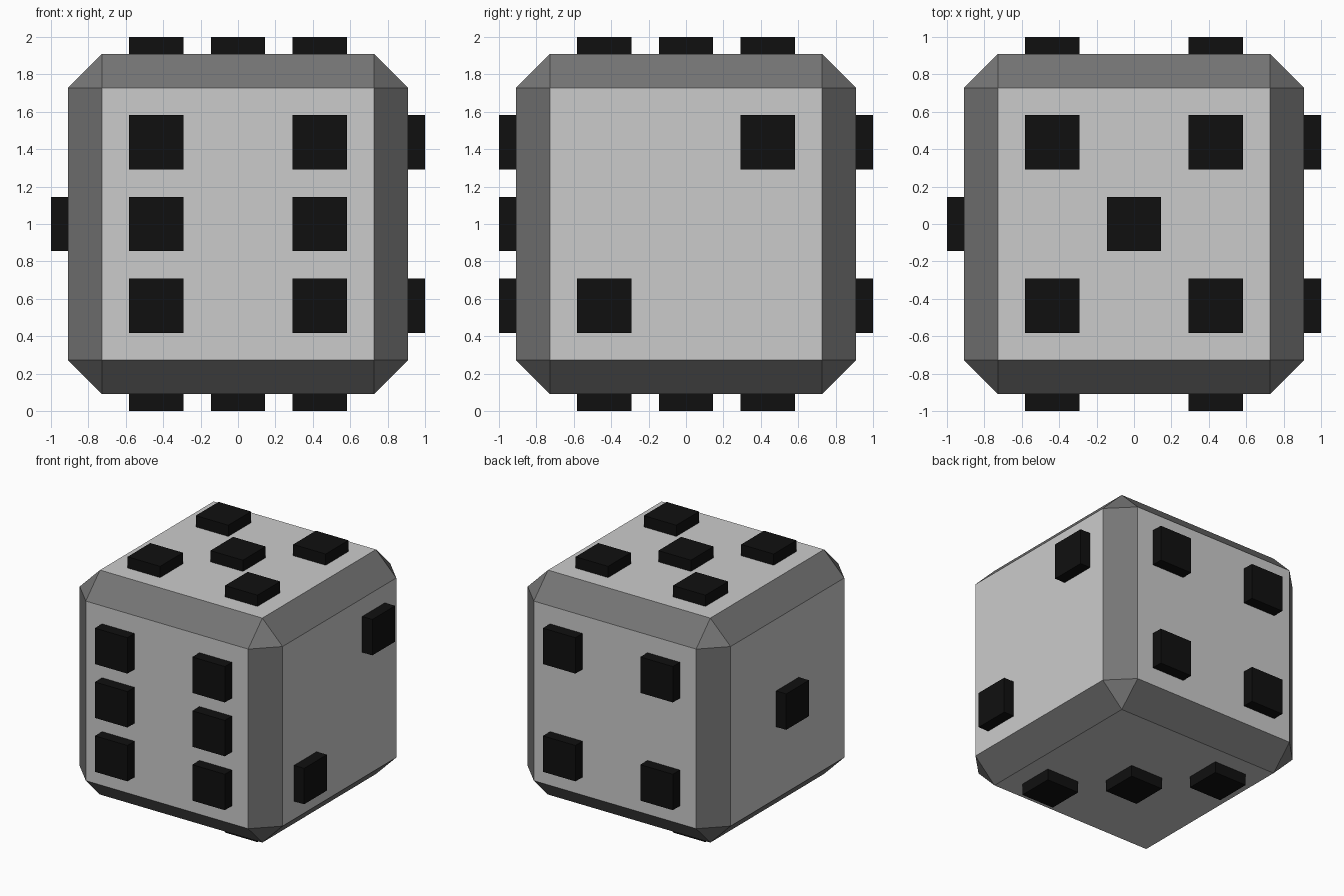
import bpy
from mathutils import Matrix, Vector

if "Cube" in bpy.data.objects:
    bpy.data.objects.remove(bpy.data.objects["Cube"])

HALF = 1 / 1.1        # half width of the body
BEVEL = 0.2 / 1.1     # edge chamfer
STEP = 0.48 / 1.1     # pip spacing
PIP = 0.32 / 1.1      # pip width
SINK = 0.01           # how far pips sit into the body
CENTRE = Vector((0, 0, 1))


def material(name, v):
    m = bpy.data.materials.new(name)
    m.diffuse_color = (v, v, v, 1)
    m.use_nodes = True
    m.node_tree.nodes["Principled BSDF"].inputs["Base Color"].default_value = m.diffuse_color
    return m


black = material("pip_black", 0.005)
dark = material("edge_dark_grey", 0.18)
light = material("face_grey", 0.8)

# Body: chamfered cube with darker edges
bpy.ops.mesh.primitive_cube_add(size=2 * HALF, location=CENTRE)
body = bpy.context.object
body.name = "die_body"
body.data.materials.append(light)
body.data.materials.append(dark)
bev = body.modifiers.new("chamfer", 'BEVEL')
bev.width = BEVEL
bev.segments = 1
bev.material = 1

# Pips: (face name, outward normal, u axis, v axis, grid positions)
X, Y, Z = Vector((1, 0, 0)), Vector((0, 1, 0)), Vector((0, 0, 1))
corners = [(u, v) for u in (-1, 1) for v in (-1, 1)]
faces = [
    ("front", -Y, X, Z, [(u, v) for u in (-1, 1) for v in (-1, 0, 1)]),
    ("back", Y, X, Z, corners),
    ("right", X, Y, Z, [(-1, -1), (1, 1)]),
    ("left", -X, Y, Z, [(0, 0)]),
    ("top", Z, X, Y, corners + [(0, 0)]),
    ("bottom", -Z, X, Y, [(-1, 1), (0, 0), (1, -1)]),
]
depth = 1 - HALF + SINK
for name, n, u, v, spots in faces:
    for i, (a, b) in enumerate(spots, 1):
        pos = CENTRE + n * (1 - depth / 2) + (u * a + v * b) * STEP
        bpy.ops.mesh.primitive_cube_add(size=1, location=pos)
        pip = bpy.context.object
        pip.name = f"{name}_pip_{i}"
        pip.scale = [depth if abs(c) > 0.5 else PIP for c in n]
        pip.data.materials.append(black)
